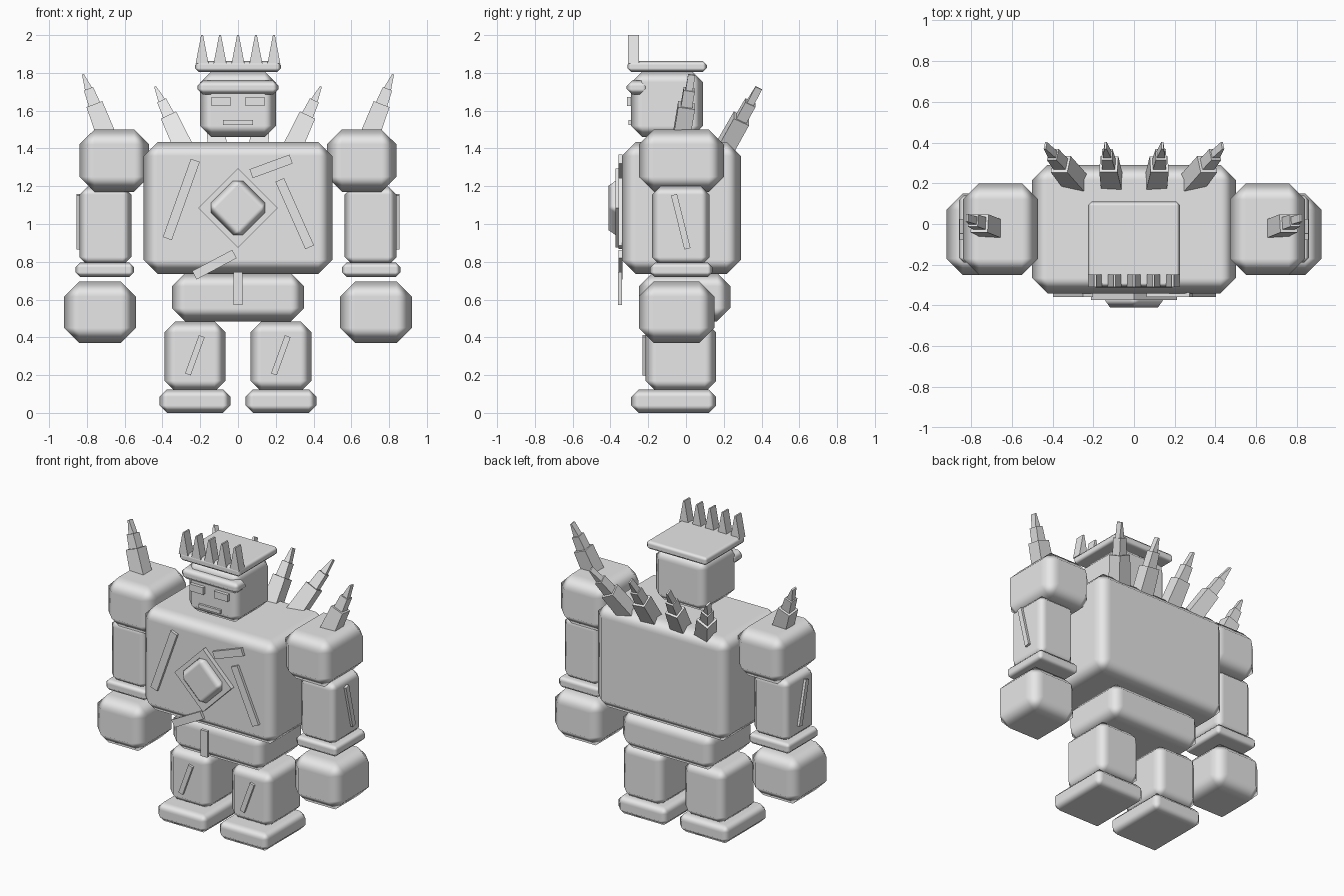
import bpy, bmesh, math
from mathutils import Vector, Matrix

if "Cube" in bpy.data.objects:
    bpy.data.objects.remove(bpy.data.objects["Cube"])

grey = bpy.data.materials.new("stone_grey")
grey.diffuse_color = (0.8, 0.8, 0.8, 1)
grey.use_nodes = True
grey.node_tree.nodes["Principled BSDF"].inputs["Base Color"].default_value = grey.diffuse_color


def block(name, center, size, bevel=0.0, rot=None, taper=1.0):
    """Box with optional chamfered edges, rotation and top narrowing in x."""
    bm = bmesh.new()
    bmesh.ops.create_cube(bm, size=1)
    for v in bm.verts:
        if v.co.z > 0:
            v.co.x *= taper
        v.co = Vector(a * b for a, b in zip(v.co, size))
    me = bpy.data.meshes.new(name)
    bm.to_mesh(me)
    bm.free()
    me.materials.append(grey)
    ob = bpy.data.objects.new(name, me)
    bpy.context.collection.objects.link(ob)
    ob.matrix_world = Matrix.Translation(center) @ (rot.to_4x4() if rot else Matrix())
    if bevel:
        for p in me.polygons:
            p.use_smooth = True
        m = ob.modifiers.new("chamfer", 'BEVEL')
        m.width, m.segments, m.harden_normals = bevel, 1, True
        m.limit_method = 'NONE'
    return ob


def span(name, x, y, z, bevel=0.0, taper=1.0):
    """Box given by its (low, high) range on each axis."""
    rng = (x, y, z)
    return block(name, [(a + b) / 2 for a, b in rng], [b - a for a, b in rng], bevel, None, taper)


def turn(deg, axis='Y'):
    return Matrix.Rotation(math.radians(deg), 3, axis)


def stepped_spike(name, base, tip):
    """Three stacked tapering blocks along a leaning axis."""
    base, tip = Vector(base), Vector(tip)
    d = tip - base
    z = d.normalized()
    x = Vector((0, 1, 0)).cross(z).normalized()
    y = z.cross(x)
    rot = Matrix((x, y, z)).transposed()
    steps = [(-0.2, 0.46, 0.105, 0.09, 0.85),
             (0.44, 0.74, 0.065, 0.06, 0.8),
             (0.72, 1.0, 0.042, 0.038, 0.25)]
    for i, (a, b, w, dep, tp) in enumerate(steps):
        block(f"{name}_step_{i + 1}", base + d * (a + b) / 2,
              (w, dep, d.length * (b - a)), 0, rot, tp)


# Trunk
span("torso", (-0.5, 0.5), (-0.34, 0.29), (0.735, 1.435), 0.075)
span("pelvis", (-0.35, 0.35), (-0.25, 0.235), (0.485, 0.74), 0.07)
span("belt_plate", (-0.025, 0.025), (-0.36, -0.34), (0.57, 0.745))

# Chest emblem and cracks
block("chest_plate", (0, -0.357, 1.085), (0.297, 0.03, 0.297), 0, turn(45))
block("chest_gem", (0, -0.365, 1.085), (0.24, 0.09, 0.24), 0.037, turn(45))
for i, (x, z, length, tilt) in enumerate([(-0.30, 1.13, 0.44, 19.7), (0.30, 1.055, 0.39, -24),
                                          (0.175, 1.305, 0.225, 70), (-0.125, 0.785, 0.24, 62)]):
    block(f"chest_crack_{i + 1}", (x, -0.347, z), (0.05, 0.022, length), 0, turn(tilt))

# Head, face and crown
span("head", (-0.2, 0.2), (-0.29, 0.09), (1.46, 1.81), 0.06)
span("brow_band", (-0.215, 0.215), (-0.315, -0.2), (1.685, 1.76), 0.03)
span("mouth", (-0.08, 0.08), (-0.305, -0.285), (1.525, 1.55))
span("crown_plate", (-0.227, 0.227), (-0.31, 0.11), (1.805, 1.862), 0.02)
for i in range(5):
    x = (i - 2) * 0.095
    span(f"crown_point_{i + 1}", (x - 0.034, x + 0.034), (-0.308, -0.248), (1.85, 2.0), 0, 0.15)

# Paired parts
for side, s in (("left", -1), ("right", 1)):
    def pair(name, inner, outer, y, z, bevel=0.0):
        span(f"{side}_{name}", tuple(sorted((s * inner, s * outer))), y, z, bevel)

    pair("eye", 0.04, 0.14, (-0.312, -0.285), (1.625, 1.672))
    # Arm
    pair("shoulder", 0.47, 0.84, (-0.25, 0.2), (1.17, 1.5), 0.08)
    pair("arm", 0.565, 0.84, (-0.18, 0.125), (0.78, 1.2), 0.045)
    pair("cuff", 0.55, 0.86, (-0.19, 0.14), (0.72, 0.795), 0.025)
    pair("fist", 0.54, 0.92, (-0.25, 0.15), (0.37, 0.695), 0.08)
    block(f"{side}_arm_crack", (s * 0.843, -0.028, 1.012), (0.026, 0.033, 0.295), 0, turn(14, 'X'))
    # Leg
    pair("leg", 0.065, 0.39, (-0.215, 0.16), (0.11, 0.485), 0.06)
    pair("foot", 0.04, 0.415, (-0.29, 0.16), (0.0, 0.125), 0.04)
    block(f"{side}_leg_crack", (s * 0.2275 - 0.001, -0.218, 0.305), (0.032, 0.024, 0.215), 0, turn(20))
    # Spikes
    stepped_spike(f"{side}_shoulder_spike", (s * 0.705, -0.02, 1.49), (s * 0.82, 0.03, 1.79))
    stepped_spike(f"{side}_outer_back_spike", (s * 0.295, 0.215, 1.42), (s * 0.435, 0.385, 1.72))
    stepped_spike(f"{side}_inner_back_spike", (s * 0.11, 0.215, 1.42), (s * 0.14, 0.385, 1.72))
